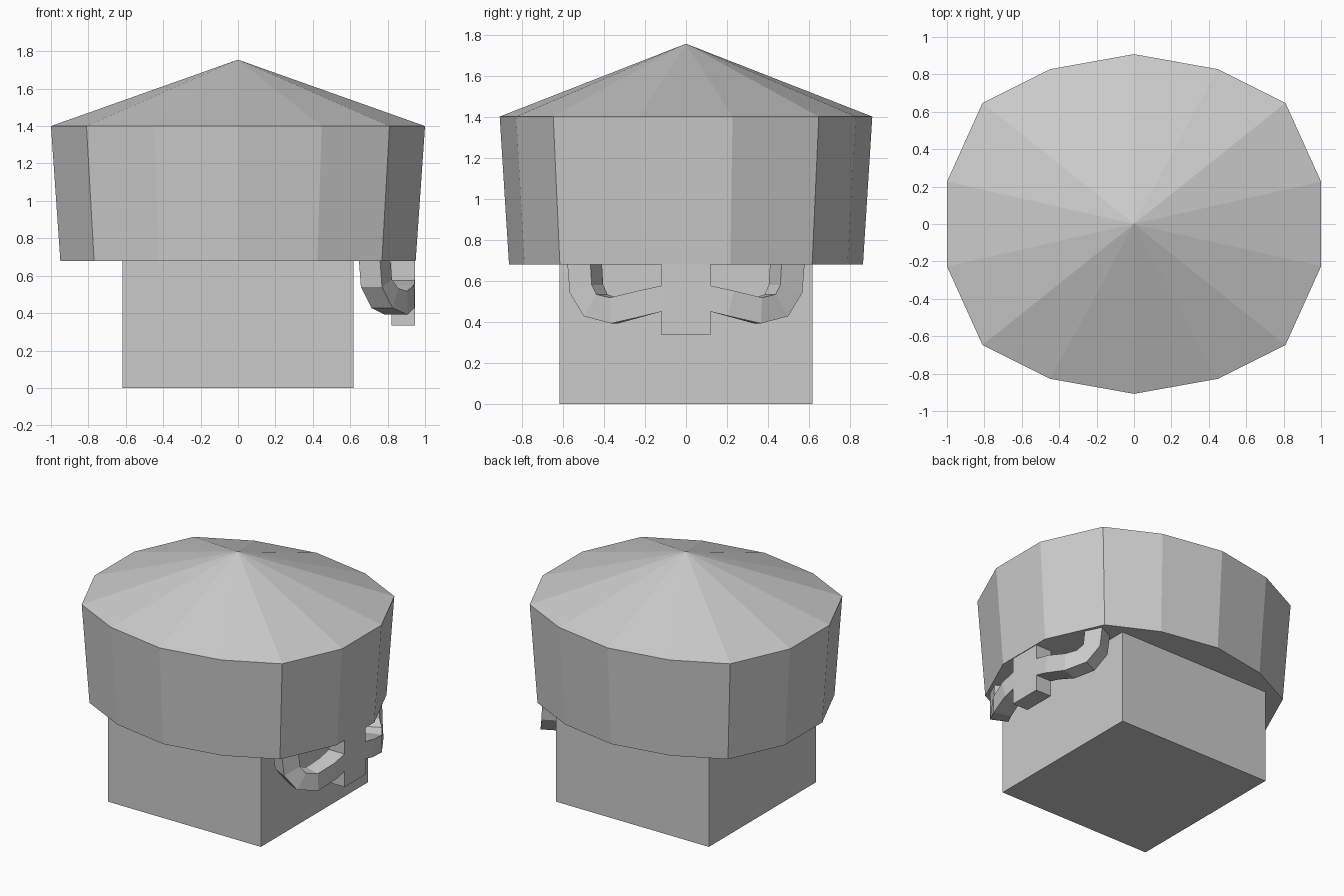
import bpy, bmesh
from mathutils import Vector

if "Cube" in bpy.data.objects:
    bpy.data.objects.remove(bpy.data.objects["Cube"])


def make_object(name, bm):
    bmesh.ops.recalc_face_normals(bm, faces=bm.faces)
    mesh = bpy.data.meshes.new(name)
    bm.to_mesh(mesh)
    bm.free()
    obj = bpy.data.objects.new(name, mesh)
    bpy.context.collection.objects.link(obj)
    return obj


def loft(bm, rings):
    for a, b in zip(rings, rings[1:]):
        n = len(a)
        for i in range(n):
            bm.faces.new((a[i], a[(i + 1) % n], b[(i + 1) % n], b[i]))


def box(name, lo, hi):
    bm = bmesh.new()
    bmesh.ops.create_cube(bm, size=1)
    for v in bm.verts:
        v.co = [(l + h) / 2 + c * (h - l) for l, h, c in zip(lo, hi, v.co)]
    return make_object(name, bm)


# Square head block
box("head", (-0.617, -0.617, 0), (0.617, 0.617, 0.68))

# Fourteen-sided cap, flaring upward to a pointed top
half = [(0, 0.908), (0.447, 0.828), (0.81, 0.647), (1, 0.227),
        (1, -0.227), (0.81, -0.647), (0.447, -0.828), (0, -0.908)]
outline = half + [(-x, y) for x, y in half[-2:0:-1]]
bm = bmesh.new()
rings = [[bm.verts.new((x * s, y * s, z)) for x, y in outline]
         for s, z in ((0.95, 0.68), (1, 1.4))]
loft(bm, rings)
bm.faces.new(rings[0])
apex = bm.verts.new((0, 0, 1.755))
for i, v in enumerate(rings[1]):
    bm.faces.new((v, rings[1][(i + 1) % len(outline)], apex))
make_object("cap", bm)

# Small block in the middle of the ornament
box("ornament_block", (0.82, -0.12, 0.335), (0.945, 0.12, 0.69))

# Curled square bars: centre point and sideways turn of each section
path = [((0.882, 0.11, 0.515), 0.0), ((0.88, 0.215, 0.49), 0.06),
        ((0.845, 0.35, 0.455), 0.3), ((0.785, 0.44, 0.48), 0.48),
        ((0.74, 0.485, 0.56), 0.5), ((0.73, 0.495, 0.70), 0.5)]
points = [Vector(p) for p, _ in path]
tangents = [points[min(i + 1, 5)] - points[max(i - 1, 0)] for i in range(6)]
tangents[0], tangents[-1] = Vector((0, 1, 0)), Vector((0, 0, 1))
for side, label in ((1, "back"), (-1, "front")):
    bm = bmesh.new()
    rings = []
    for (_, turn), p, t in zip(path, points, tangents):
        n = Vector((1, turn, 0)).normalized()
        b = t.cross(n).normalized()
        ring = []
        for i, j in ((1, 1), (1, -1), (-1, -1), (-1, 1)):
            c = p + n * i * 0.063 + b * j * 0.063
            ring.append(bm.verts.new((c.x, c.y * side, c.z)))
        rings.append(ring)
    loft(bm, rings)
    bm.faces.new(rings[0])
    bm.faces.new(rings[-1])
    make_object("curled_bar_" + label, bm)
